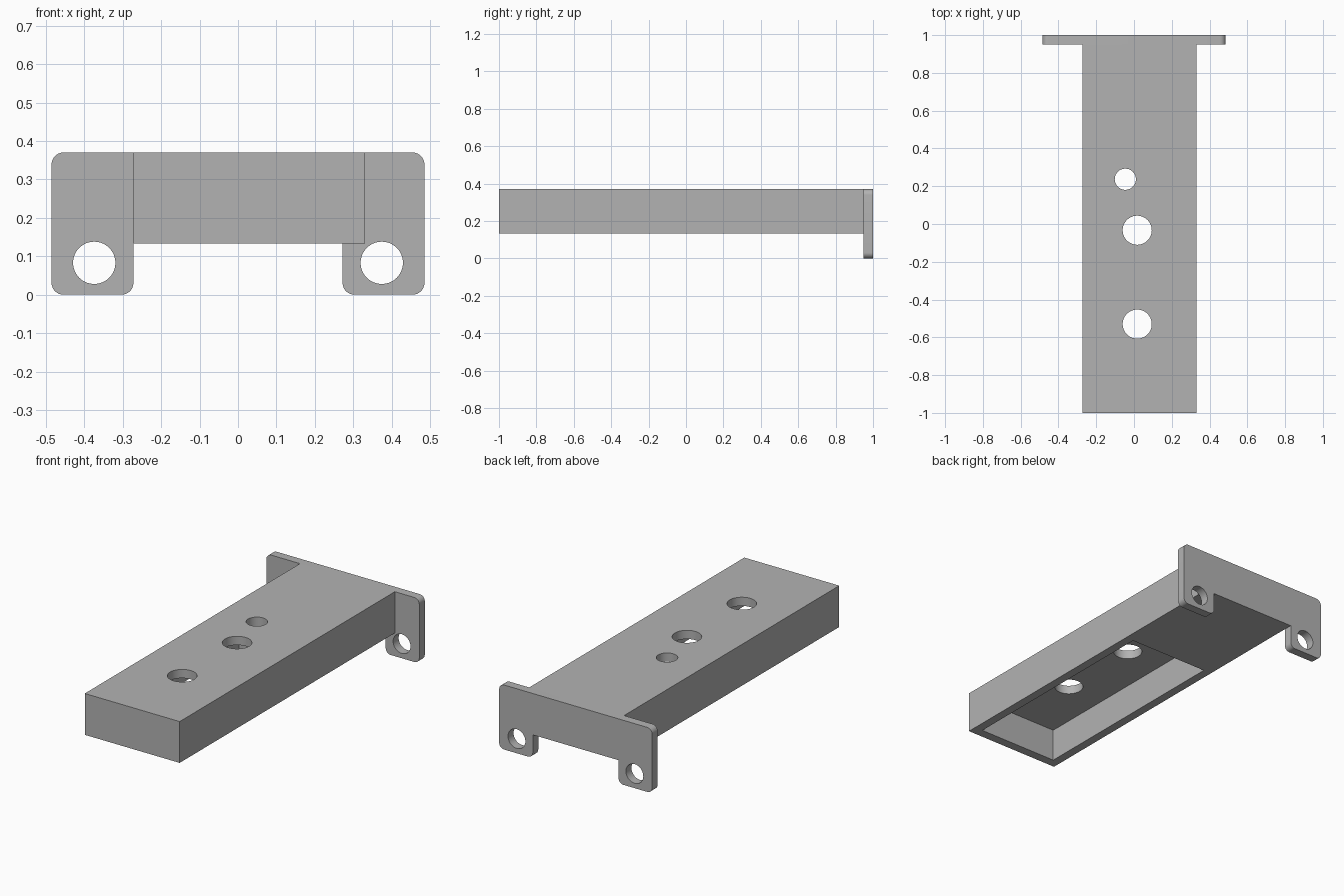
import bpy, bmesh, math
from mathutils import Vector

if "Cube" in bpy.data.objects:
    bpy.data.objects.remove(bpy.data.objects["Cube"], do_unlink=True)

grey = bpy.data.materials.new("plain grey")
grey.use_nodes = True
colour = (0.45, 0.45, 0.45, 1)
grey.diffuse_color = colour
grey.node_tree.nodes["Principled BSDF"].inputs["Base Color"].default_value = colour


def finish(bm, name):
    bmesh.ops.recalc_face_normals(bm, faces=bm.faces)
    mesh = bpy.data.meshes.new(name)
    bm.to_mesh(mesh)
    bm.free()
    mesh.materials.append(grey)
    obj = bpy.data.objects.new(name, mesh)
    bpy.context.collection.objects.link(obj)
    return obj


def box(name, low, high):
    low, high = Vector(low), Vector(high)
    bm = bmesh.new()
    bmesh.ops.create_cube(bm, size=1)
    for v in bm.verts:
        v.co = (low + high) / 2 + v.co * (high - low)
    return finish(bm, name)


def cylinder(name, centre, radius, depth, tilt=0):
    bm = bmesh.new()
    bmesh.ops.create_cone(bm, cap_ends=True, segments=64, radius1=radius,
                          radius2=radius, depth=depth)
    obj = finish(bm, name)
    obj.location = centre
    obj.rotation_euler.x = tilt
    return obj


def cut(target, cutter):
    mod = target.modifiers.new(cutter.name, "BOOLEAN")
    mod.operation = "DIFFERENCE"
    mod.solver = "EXACT"
    mod.object = cutter
    bpy.context.view_layer.objects.active = target
    bpy.ops.object.modifier_apply(modifier=mod.name)
    bpy.data.objects.remove(cutter, do_unlink=True)


def rounded_outline(corners):
    """Outline of (x, z, radius) corners, each filleted with a short arc."""
    points = []
    for i, (x, z, r) in enumerate(corners):
        here = Vector((x, z))
        a = (Vector(corners[i - 1][:2]) - here).normalized()
        b = (Vector(corners[(i + 1) % len(corners)][:2]) - here).normalized()
        if r == 0:
            points.append(here)
            continue
        for k in range(9):
            t = k / 8 * math.pi / 2
            points.append(here + r * (a * (1 - math.sin(t)) + b * (1 - math.cos(t))))
    return points


TOP, UNDER, BACK = 0.37, 0.133, 0.95

# Long body, hollowed from underneath
body = box("body", (-0.272, -1, UNDER), (0.33, BACK, TOP))
cut(body, box("pocket", (-0.222, -0.947, 0), (0.28, 0.325, 0.32)))
for x, y, r in [(0.017, -0.53, 0.077), (0.017, -0.033, 0.077), (-0.046, 0.237, 0.056)]:
    cut(body, cylinder("body_hole", (x, y, TOP), r, 0.3))

# Mounting flange with two rounded ears
R = 0.031
half = [(0.272, UNDER, 0), (0.272, 0, R), (0.485, 0, R), (0.485, TOP, R)]
corners = half + [(-x, z, r) for x, z, r in reversed(half)]
bm = bmesh.new()
face = bm.faces.new([bm.verts.new((p.x, BACK, p.y)) for p in rounded_outline(corners)])
extruded = bmesh.ops.extrude_face_region(bm, geom=[face])["geom"]
bmesh.ops.translate(bm, vec=(0, 1 - BACK, 0),
                    verts=[g for g in extruded if isinstance(g, bmesh.types.BMVert)])
if not face.is_valid or len(face.edges) == 0 or all(len(e.link_faces) < 2 for e in face.edges):
    bmesh.ops.holes_fill(bm, edges=bm.edges)
flange = finish(bm, "mounting_flange")
for side in (-1, 1):
    cut(flange, cylinder("ear_hole", (side * 0.374, 1, 0.083), 0.055, 0.4, math.pi / 2))

# Smooth the rounds, keep the edges sharp
for obj in (body, flange):
    bpy.ops.object.select_all(action="DESELECT")
    obj.select_set(True)
    bpy.context.view_layer.objects.active = obj
    bpy.ops.object.shade_smooth_by_angle(angle=math.radians(30))
